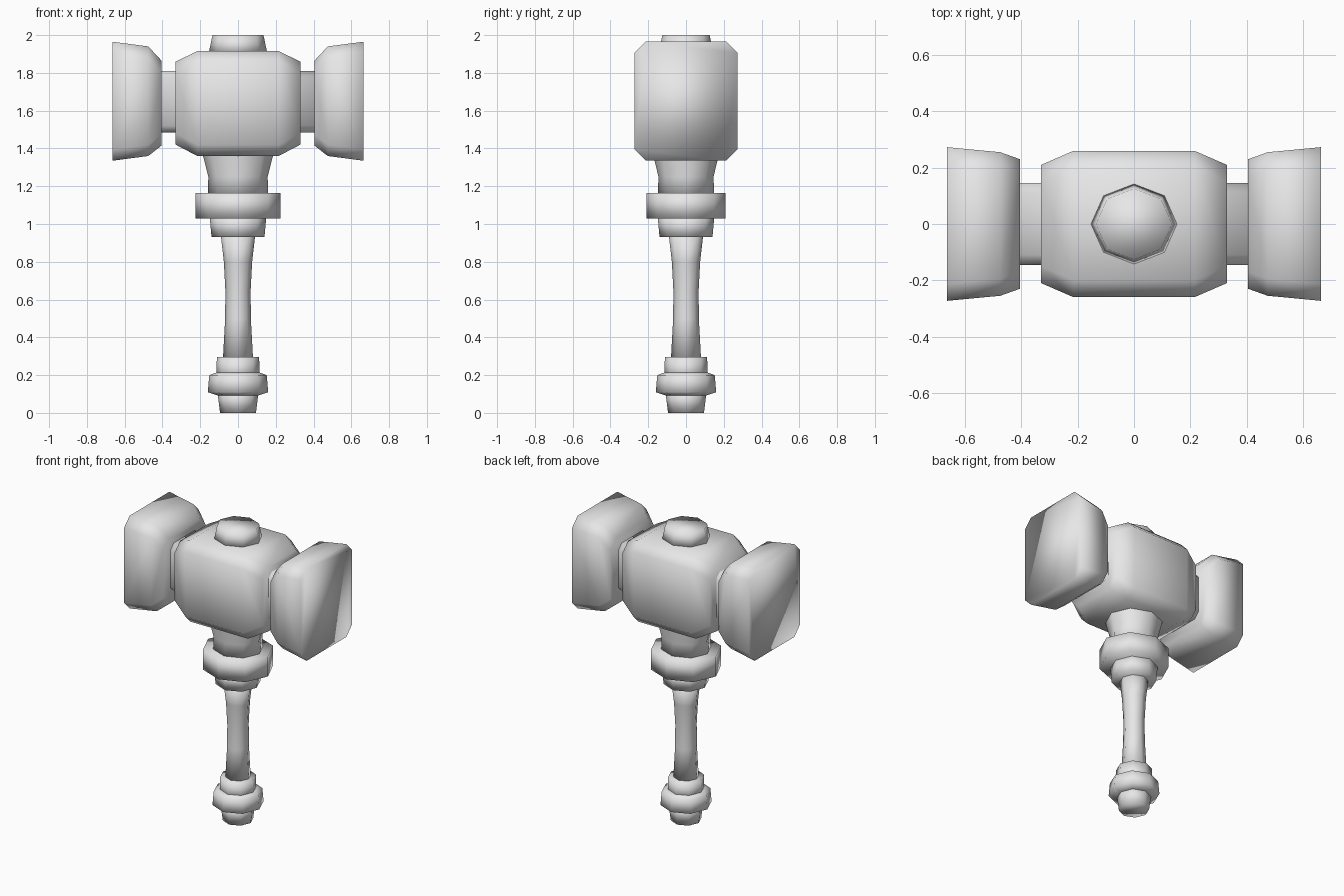
import bpy, bmesh, math

cube = bpy.data.objects.get("Cube")
if cube:
    bpy.data.objects.remove(cube, do_unlink=True)

grey = bpy.data.materials.new("plain grey")
grey.use_nodes = True
grey.diffuse_color = (0.8, 0.8, 0.8, 1)
grey.node_tree.nodes["Principled BSDF"].inputs["Base Color"].default_value = (0.8, 0.8, 0.8, 1)


def loft(name, rings):
    """Skin a list of closed rings, cap both ends and smooth everything."""
    bm = bmesh.new()
    loops = [[bm.verts.new(p) for p in ring] for ring in rings]
    n = len(loops[0])
    for a, b in zip(loops, loops[1:]):
        for i in range(n):
            j = (i + 1) % n
            bm.faces.new((a[i], a[j], b[j], b[i]))
    bm.faces.new(loops[0])
    bm.faces.new(loops[-1])
    bmesh.ops.recalc_face_normals(bm, faces=bm.faces)
    for f in bm.faces:
        f.smooth = True
    mesh = bpy.data.meshes.new(name)
    bm.to_mesh(mesh)
    bm.free()
    mesh.materials.append(grey)
    obj = bpy.data.objects.new(name, mesh)
    bpy.context.collection.objects.link(obj)
    return obj


def turned(name, profile, depth=1.0, sides=8):
    """Eight-sided turned part from (radius, height) pairs."""
    angles = [math.tau * i / sides for i in range(sides)]
    return loft(name, [[(r * math.cos(a), r * depth * math.sin(a), z) for a in angles]
                       for r, z in profile])


def block(name, stations, cut):
    """Chamfered box along x from (x, half depth, bottom, top) stations."""
    rings = []
    for x, y, lo, hi in stations:
        rings.append([(x, y, lo + cut), (x, y, hi - cut), (x, y - cut, hi), (x, cut - y, hi),
                      (x, -y, hi - cut), (x, -y, lo + cut), (x, cut - y, lo), (x, y - cut, lo)])
    return loft(name, rings)


# Handle and pommel
turned("pommel_tip", [(0.095, 0), (0.11, 0.12)])
turned("pommel_ring", [(0.1, 0.09), (0.16, 0.11), (0.152, 0.2), (0.11, 0.215)])
turned("pommel_collar", [(0.115, 0.17), (0.112, 0.295)])
turned("handle_shaft", [(0.08, 0.28), (0.068, 0.5), (0.067, 0.65), (0.075, 0.8), (0.092, 0.95)])

# Collar below the head
turned("lower_collar", [(0.14, 0.93), (0.15, 1.04)])
turned("collar_ring", [(0.225, 1.03), (0.225, 1.165)], 0.93)
turned("neck", [(0.16, 1.15), (0.157, 1.25), (0.185, 1.36), (0.185, 1.4)], 0.93)

# Hammer head
half = [(0.215, 0.26, 1.36, 1.915), (0.33, 0.21, 1.42, 1.86)]
block("head_block", [(-x, y, a, b) for x, y, a, b in reversed(half)] + half, 0.06)
block("head_bar", [(-0.42, 0.145, 1.485, 1.81), (0.42, 0.145, 1.485, 1.81)], 0.035)
turned("top_cap", [(0.156, 1.9), (0.135, 2.0)], 0.93)

# Striking ends, left and right
for side, sign in (("left", 1), ("right", -1)):
    block(side + "_striker", [(sign * 0.405, 0.23, 1.415, 1.865),
                              (sign * 0.475, 0.255, 1.36, 1.94),
                              (sign * 0.665, 0.273, 1.335, 1.965)], 0.06)
